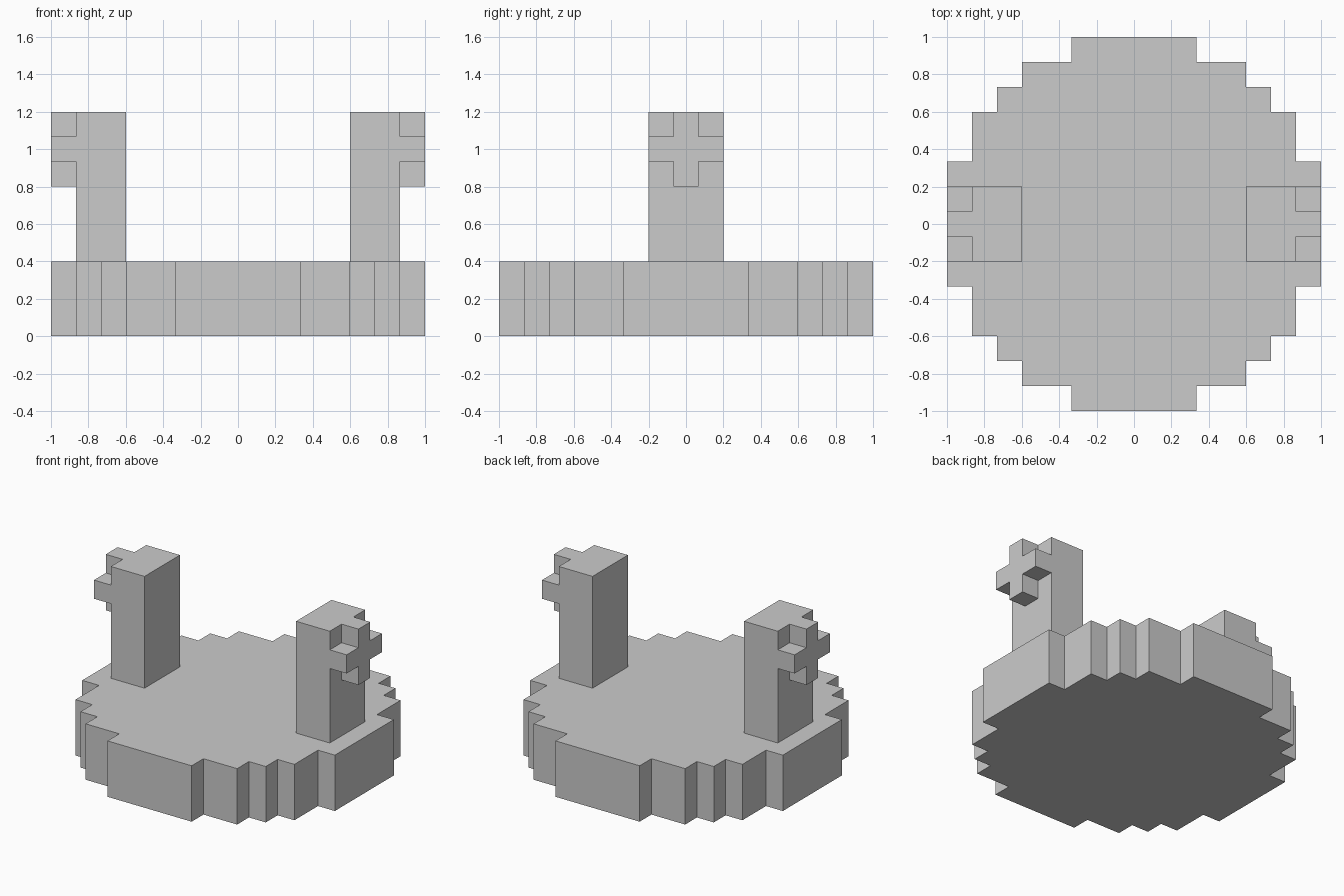
import bpy, bmesh
from mathutils import Vector

if "Cube" in bpy.data.objects:
    bpy.data.objects.remove(bpy.data.objects["Cube"])

U = 2 / 15  # one block


def four_fold(corners):
    """Repeat a stepped quarter outline around the centre."""
    pts = []
    for _ in range(4):
        pts += corners
        corners = [(-y, x) for x, y in corners]
    return pts


def prism(name, outline, low, high, place=lambda a, b, h: (a, b, h), mirror=False):
    """Extrude an outline (in blocks) from low to high; place maps it to x, y, z."""
    bm = bmesh.new()
    face = bm.faces.new([bm.verts.new(Vector(place(a, b, low)) * U) for a, b in outline])
    new = bmesh.ops.extrude_face_region(bm, geom=[face])["geom"]
    shift = (Vector(place(0, 0, high)) - Vector(place(0, 0, low))) * U
    bmesh.ops.translate(bm, vec=shift, verts=[v for v in new if isinstance(v, bmesh.types.BMVert)])
    bmesh.ops.recalc_face_normals(bm, faces=bm.faces)
    mesh = bpy.data.meshes.new(name)
    bm.to_mesh(mesh)
    bm.free()
    obj = bpy.data.objects.new(name, mesh)
    bpy.context.collection.objects.link(obj)
    if mirror:
        obj.modifiers.new("Mirror", "MIRROR").use_mirror_merge = False
    return obj


# Stepped round base
prism("base", four_fold([(7.5, 2.5), (6.5, 2.5), (6.5, 4.5), (5.5, 4.5), (5.5, 5.5),
                         (4.5, 5.5), (4.5, 6.5), (2.5, 6.5), (2.5, 7.5)]), 0, 3)

# Pair of upright posts
prism("posts", [(4.5, -1.5), (6.5, -1.5), (6.5, 1.5), (4.5, 1.5)], 3, 9, mirror=True)

# Cross-shaped knobs on the outer faces of the posts
prism("cross_knobs", four_fold([(1.5, 0.5), (0.5, 0.5), (0.5, 1.5)]), 6.5, 7.5,
      place=lambda a, b, h: (h, a, b + 7.5), mirror=True)
